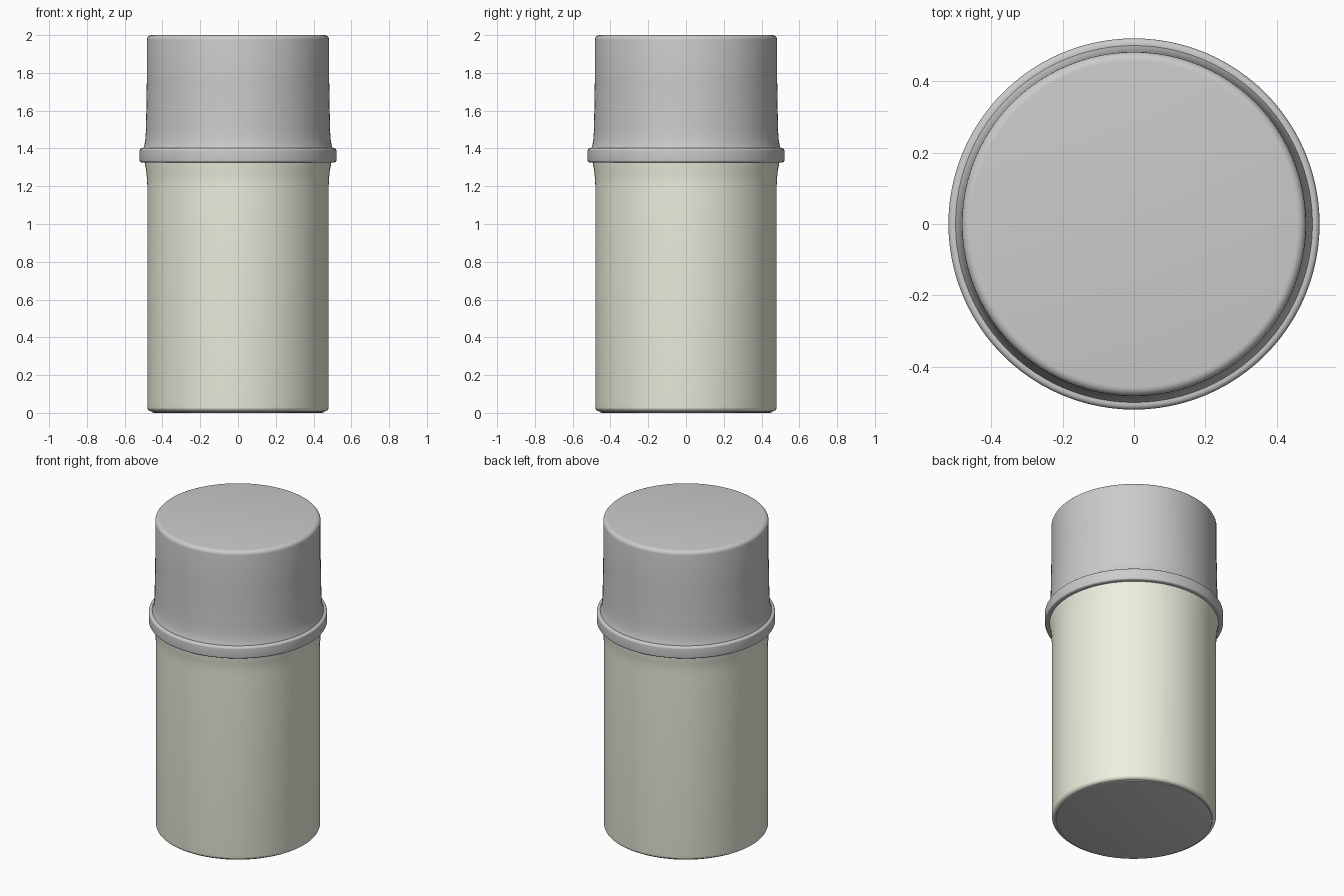
import bpy, bmesh, math

if "Cube" in bpy.data.objects:
    bpy.data.objects.remove(bpy.data.objects["Cube"])

SEGMENTS = 96


def lathe(name, profile, color=None):
    """Revolve a closed-to-axis (radius, height) profile around z."""
    bm = bmesh.new()
    verts = [bm.verts.new((r, 0, z)) for r, z in profile]
    edges = [bm.edges.new(pair) for pair in zip(verts, verts[1:])]
    bmesh.ops.spin(bm, geom=verts + edges, cent=(0, 0, 0), axis=(0, 0, 1),
                   angle=math.tau, steps=SEGMENTS, use_duplicate=False)
    bmesh.ops.remove_doubles(bm, verts=bm.verts, dist=1e-5)
    bmesh.ops.recalc_face_normals(bm, faces=bm.faces)
    mesh = bpy.data.meshes.new(name)
    bm.to_mesh(mesh)
    bm.free()
    obj = bpy.data.objects.new(name, mesh)
    bpy.context.collection.objects.link(obj)
    if color:
        mat = bpy.data.materials.new(name + "_color")
        mat.diffuse_color = color
        mat.use_nodes = True
        mat.node_tree.nodes["Principled BSDF"].inputs["Base Color"].default_value = mat.diffuse_color
        mesh.materials.append(mat)
    bpy.ops.object.select_all(action='DESELECT')
    obj.select_set(True)
    bpy.context.view_layer.objects.active = obj
    bpy.ops.object.shade_smooth_by_angle(angle=math.radians(35))
    return obj


def fillet(cr, cz, radius, start, end, steps=5):
    """Arc of profile points, angles in degrees."""
    angles = [math.radians(start + (end - start) * i / steps) for i in range(steps + 1)]
    return [(cr + radius * math.cos(a), cz + radius * math.sin(a)) for a in angles]


# Cream container with a rounded foot and a flared neck under the cap
lathe("container_body",
      [(0, 0.008), (0.458, 0.008)] + fillet(0.458, 0.03, 0.022, -90, 0)
      + [(0.48, 1.20), (0.482, 1.24), (0.486, 1.28), (0.494, 1.325), (0.494, 1.34), (0, 1.34)],
      (0.86, 0.87, 0.74, 1))

# Grey base plate
lathe("base_plate", [(0, 0), (0.445, 0), (0.455, 0.003), (0.459, 0.012), (0, 0.012)])

# Grey cap with a projecting rim and a slightly flared skirt
lathe("cap",
      [(0, 1.326), (0.51, 1.326)] + fillet(0.51, 1.337, 0.011, -90, 0)
      + fillet(0.507, 1.388, 0.014, 0, 90)
      + [(0.501, 1.402), (0.495, 1.42), (0.490, 1.45), (0.487, 1.51), (0.483, 1.75), (0.483, 1.975)]
      + fillet(0.458, 1.975, 0.025, 0, 90) + [(0, 2.0)])
